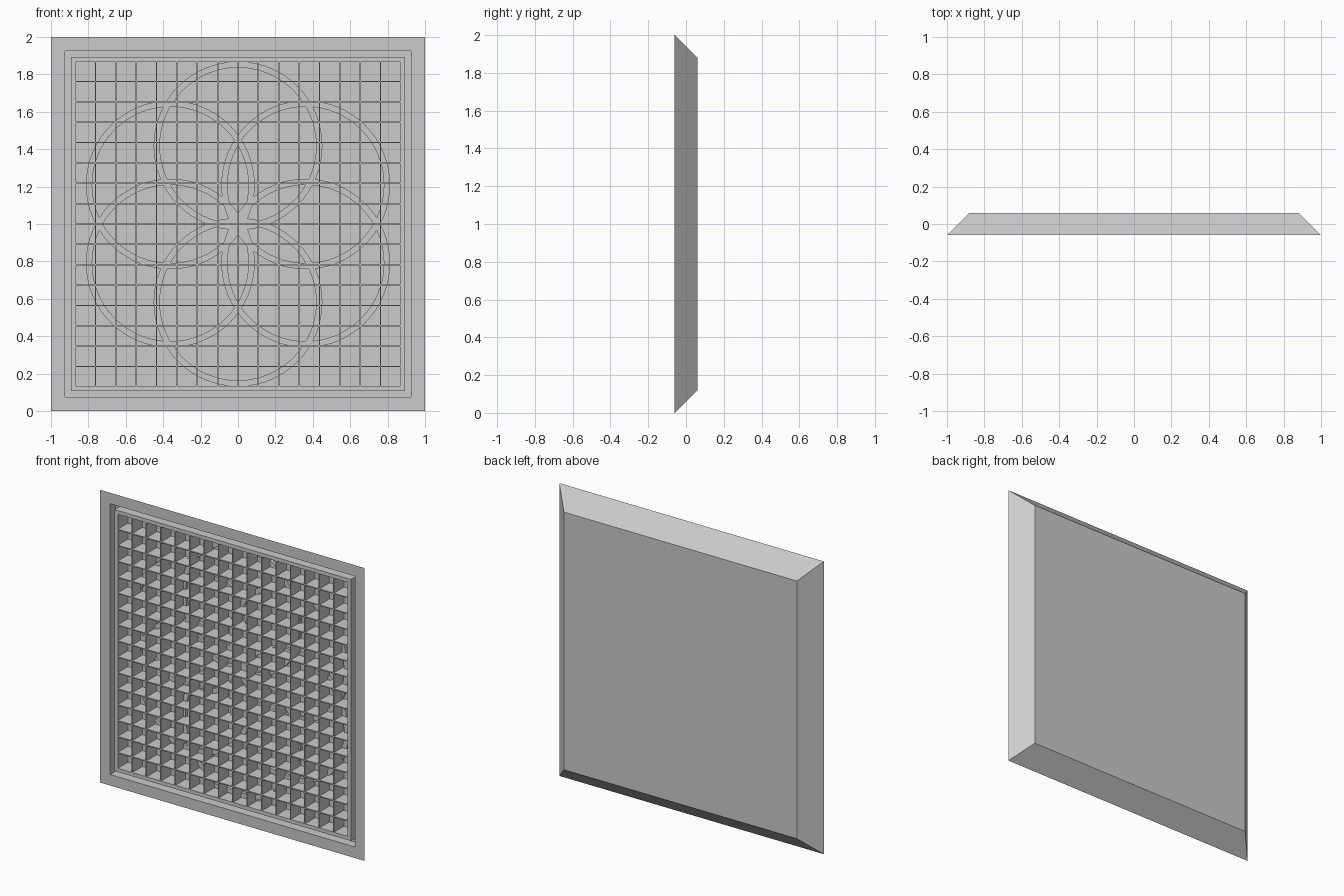
import bpy, bmesh, math
from mathutils import Matrix, Vector

if "Cube" in bpy.data.objects:
    bpy.data.objects.remove(bpy.data.objects["Cube"])

FRONT, BACK, FLOOR = -0.06, 0.06, 0.05
LATTICE_Y = -0.058
N, HALF = 16, 0.871          # lattice cells per side, lattice half width
TO_FRONT = Matrix.Translation((0, 0, 1)) @ Matrix.Rotation(math.pi / 2, 4, 'X')


def finish(bm, name):
    bmesh.ops.recalc_face_normals(bm, faces=bm.faces)
    me = bpy.data.meshes.new(name)
    bm.to_mesh(me)
    bm.free()
    ob = bpy.data.objects.new(name, me)
    bpy.context.collection.objects.link(ob)
    return ob


# Bevelled frame: nested squares (half size, depth) from the back plate to the lattice rim
bm = bmesh.new()
steps = [(0.88, BACK), (1.0, FRONT), (0.925, FRONT), (0.925, 0.0),
         (0.893, 0.0), (0.893, LATTICE_Y), (HALF, LATTICE_Y)]
loops = []
for h, y in steps:
    loops.append([bm.verts.new((sx * h, y, 1 + sz * h))
                  for sx, sz in ((-1, -1), (1, -1), (1, 1), (-1, 1))])
bm.faces.new(loops[0])
for a, b in zip(loops, loops[1:]):
    for i in range(4):
        j = (i + 1) % 4
        bm.faces.new((a[i], a[j], b[j], b[i]))
finish(bm, "frame")

# Lattice: a grid whose cells are inset and sunk to the floor
bm = bmesh.new()
bmesh.ops.create_grid(bm, x_segments=N, y_segments=N, size=HALF,
                      matrix=Matrix.Translation((0, LATTICE_Y, 0)) @ TO_FRONT)
cells = list(bm.faces)
bmesh.ops.inset_individual(bm, faces=cells, thickness=0.005)
sunk = bmesh.ops.extrude_discrete_faces(bm, faces=cells)["faces"]
for f in sunk:
    # outline of each cell is pushed back to make its walls
    bmesh.ops.translate(bm, verts=f.verts, vec=(0, FLOOR - LATTICE_Y, 0))
lattice = finish(bm, "lattice")
# keep the open sheet facing forwards
if max(lattice.data.polygons, key=lambda p: p.area).normal.y > 0:
    lattice.data.flip_normals()


# Rosette of six interlaced rings on the cell floors
def ring(name, cx, cz, r_in, r_out, y0, y1, seg=64):
    bm = bmesh.new()
    prof = [(r_in, y0), (r_out, y0), (r_out, y1), (r_in, y1)]
    rows = []
    for k in range(seg):
        a = 2 * math.pi * k / seg
        rows.append([bm.verts.new((cx + r * math.cos(a), y, cz + r * math.sin(a)))
                     for r, y in prof])
    for k in range(seg):
        p, q = rows[k], rows[(k + 1) % seg]
        for i in range(4):
            j = (i + 1) % 4
            bm.faces.new((p[i], p[j], q[j], q[i]))
    return finish(bm, name)


D = 0.418
rings = []
for k in range(6):
    a = math.radians(30 + 60 * k)
    rings.append(ring("rosette_ring", D * math.cos(a), 1 + D * math.sin(a),
                      0.418, 0.451, FLOOR - 0.02, FLOOR + 0.004))

# Merge the rings into one piece
rosette = rings[0]
for other in rings[1:]:
    m = rosette.modifiers.new("union", 'BOOLEAN')
    m.operation, m.solver, m.object = 'UNION', 'EXACT', other
dg = bpy.context.evaluated_depsgraph_get()
merged = bpy.data.meshes.new_from_object(rosette.evaluated_get(dg))
rosette.modifiers.clear()
rosette.data = merged
rosette.name = "rosette"
for other in rings[1:]:
    bpy.data.objects.remove(other)
